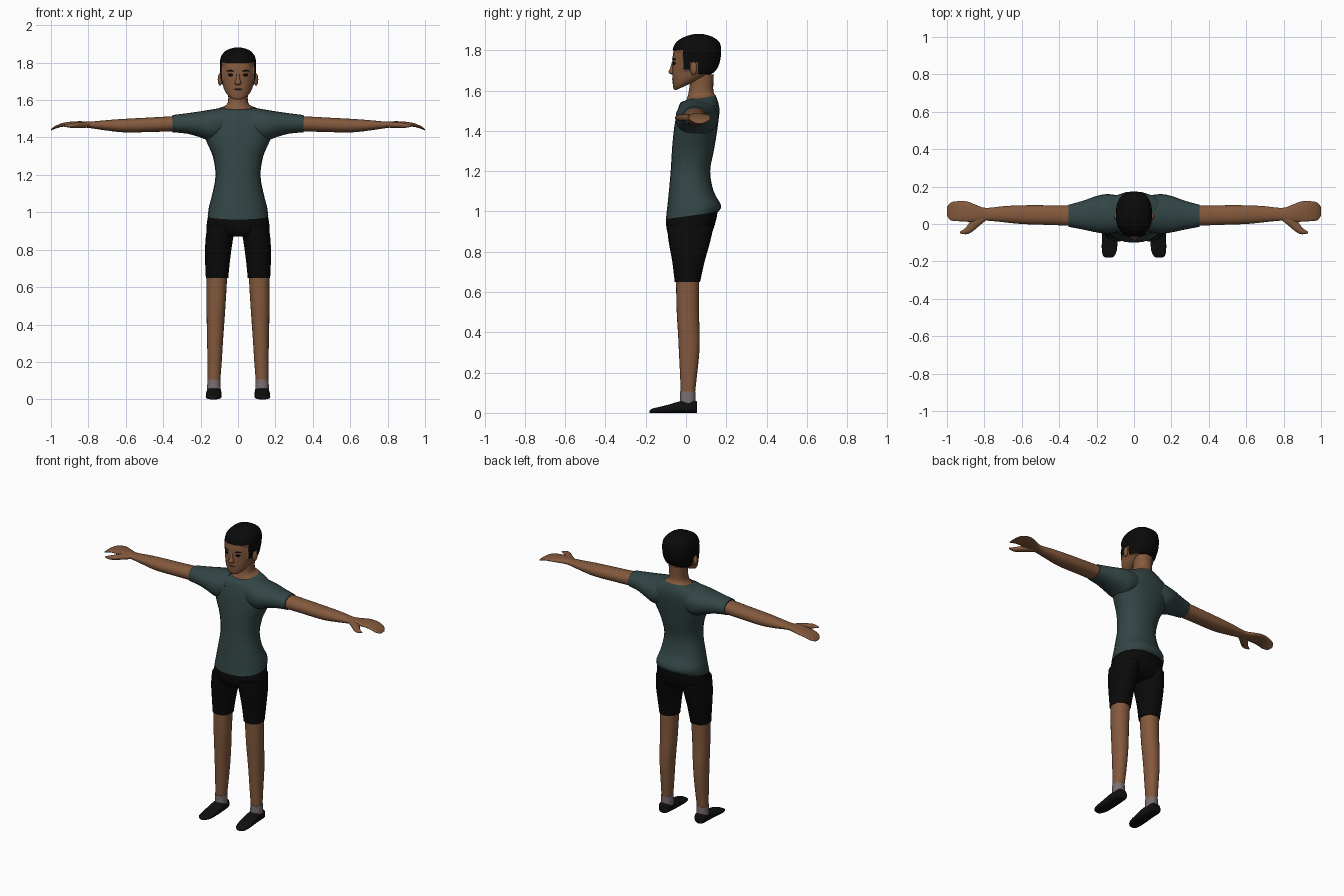
import bpy
import bmesh
import math
from mathutils import Matrix, Vector

default = bpy.data.objects.get("Cube")
if default:
    bpy.data.objects.remove(default, do_unlink=True)


def material(name, red, green, blue):
    mat = bpy.data.materials.new(name)
    mat.use_nodes = True
    colour = (red, green, blue, 1)
    mat.diffuse_color = colour
    shader = mat.node_tree.nodes["Principled BSDF"]
    shader.inputs["Base Color"].default_value = colour
    shader.inputs["Roughness"].default_value = 0.9
    return mat


skin = material("brown skin", .23, .1, .046)
shirt_teal = material("dark teal cloth", .033, .06, .06)
shorts_black = material("black cloth", .003, .003, .003)
hair_black = material("black hair", .003, .003, .003)
sock_grey = material("grey sock", .2, .16, .16)
shoe_black = material("black shoe", .005, .005, .005)
lip_brown = material("dark lip", .09, .035, .02)


def finish(name, bm, mats, mirror=False):
    """Turn a bmesh into a smooth object, optionally mirrored to the other side."""
    bmesh.ops.recalc_face_normals(bm, faces=bm.faces)
    mesh = bpy.data.meshes.new(name)
    bm.to_mesh(mesh)
    bm.free()
    for mat in mats:
        mesh.materials.append(mat)
    mesh.shade_smooth()
    mesh.set_sharp_from_angle(angle=math.radians(50))
    obj = bpy.data.objects.new(name, mesh)
    bpy.context.collection.objects.link(obj)
    if mirror:
        mod = obj.modifiers.new("mirror", "MIRROR")
        mod.use_mirror_merge = False
    return obj


def blend(rows, steps):
    """Smoothly interpolate between neighbouring cross-sections."""
    result = []
    last = len(rows) - 1
    for i in range(last):
        a, b, c, d = (rows[min(max(i + k, 0), last)] for k in (-1, 0, 1, 2))
        for s in range(steps):
            t = s / steps
            result.append([q + t / 2 * (r - p + t * (2 * p - 5 * q + 4 * r - w
                           + t * (3 * (q - r) + w - p)))
                           for p, q, r, w in zip(a, b, c, d)])
    result.append(rows[last])
    return result


def place(axis, along, first, second):
    if axis == "X":
        return Vector((along, first, second))
    if axis == "Y":
        return Vector((first, along, second))
    return Vector((first, second, along))


def loft(axis, sections, power=2.2, sides=24, steps=3):
    """Skin sections of (position, min a, max a, min b, max b, tilt) along an axis."""
    bm = bmesh.new()
    rings = []
    rows = [list(s) + [0] * (6 - len(s)) for s in sections]
    for along, a0, a1, b0, b1, tilt in blend(rows, steps):
        ring = []
        for k in range(sides):
            angle = math.tau * k / sides
            u, v = (math.copysign(abs(f) ** (2 / power), f)
                    for f in (math.cos(angle), math.sin(angle)))
            point = place(axis, along + tilt * v,
                          (a0 + a1) / 2 + u * (a1 - a0) / 2,
                          (b0 + b1) / 2 + v * (b1 - b0) / 2)
            ring.append(bm.verts.new(point))
        rings.append(ring)
    for low, high in zip(rings, rings[1:]):
        for k in range(sides):
            n = (k + 1) % sides
            bm.faces.new((low[k], low[n], high[n], high[k]))
    bm.faces.new(rings[0])
    bm.faces.new(rings[-1])
    return bm


def centred(rows):
    """Expand a half width into a symmetric pair of side limits."""
    return [(row[0], -row[1], *row[1:]) for row in rows]


def blob(name, centre, size, mat, turn=0, mirror=True):
    """A flattened ball, turned about the vertical axis."""
    bm = bmesh.new()
    matrix = (Matrix.Translation(centre) @ Matrix.Rotation(math.radians(turn), 4, "Z")
              @ Matrix.Diagonal((*size, 1)))
    bmesh.ops.create_uvsphere(bm, u_segments=16, v_segments=10, radius=1, matrix=matrix)
    return finish(name, bm, [mat], mirror)


# Shirt: body and sleeves
finish("shirt_body", loft("Z", centred([
    (.98, .162, -.1, .16, .018), (1.03, .155, -.092, .174), (1.1, .137, -.085, .137),
    (1.2, .12, -.076, .12), (1.3, .135, -.07, .138), (1.37, .165, -.064, .15),
    (1.44, .19, -.055, .16), (1.5, .19, -.042, .166), (1.54, .15, -.027, .16),
    (1.562, .08, 0, .148, .012)])), [shirt_teal])
finish("sleeves", loft("X", [
    (.07, -.04, .15, 1.4, 1.562), (.14, -.052, .16, 1.38, 1.55),
    (.2, -.045, .15, 1.4, 1.54), (.27, -.03, .125, 1.42, 1.53),
    (.35, -.015, .103, 1.428, 1.52)]), [shirt_teal], True)

# Shorts: hips and two legs
finish("shorts_hips", loft("Z", centred([
    (.87, .12, -.07, .1), (.9, .167, -.093, .132), (.98, .16, -.099, .157, .018),
    (1.02, .145, -.08, .14)])), [shorts_black])
finish("shorts_legs", loft("Z", [
    (.65, .052, .172, -.056, .07), (.75, .042, .176, -.068, .092),
    (.85, .028, .174, -.086, .12), (.93, .015, .163, -.095, .138)]), [shorts_black], True)

# Legs, socks and shoes
finish("legs", loft("Z", [
    (.1, .095, .162, -.026, .045), (.2, .087, .163, -.03, .056),
    (.3, .081, .165, -.035, .066), (.4, .074, .167, -.04, .068),
    (.5, .067, .168, -.046, .064), (.67, .057, .168, -.05, .065)]), [skin], True)
finish("socks", loft("Z", [
    (.04, .092, .165, -.03, .047), (.105, .093, .164, -.029, .047)]), [sock_grey], True)
finish("shoes", loft("Y", [
    (-.18, .12, .15, 0, .012), (-.17, .105, .165, 0, .02), (-.14, .092, .172, 0, .028),
    (-.09, .088, .172, 0, .04), (-.04, .087, .17, 0, .055), (0, .09, .168, 0, .062),
    (.045, .095, .165, 0, .06), (.055, .105, .155, 0, .055)], power=3), [shoe_black], True)

# Arms with mitten hands and thumbs
finish("arms_and_hands", loft("X", [
    (.33, -.01, .098, 1.433, 1.515), (.45, -.005, .1, 1.43, 1.508),
    (.6, 0, .1, 1.427, 1.5), (.7, .01, .095, 1.437, 1.493),
    (.79, .018, .086, 1.45, 1.485), (.84, .01, .1, 1.455, 1.487),
    (.89, .012, .12, 1.46, 1.485), (.94, .015, .122, 1.457, 1.477),
    (.98, .02, .115, 1.446, 1.46), (1, .045, .09, 1.437, 1.443)]), [skin], True)
finish("thumbs", loft("X", [
    (.79, .02, .06, 1.455, 1.48), (.83, -.012, .05, 1.45, 1.483),
    (.87, -.045, .02, 1.45, 1.48), (.9, -.055, -.02, 1.452, 1.475),
    (.93, -.05, -.04, 1.458, 1.466)], sides=14), [skin], True)

# Neck, meeting the collar
finish("neck", loft("Z", centred([
    (1.562, .08, 0, .148, .012), (1.58, .058, .01, .14, .004),
    (1.61, .052, .016, .135), (1.68, .055, .025, .138)])), [skin])

# Head, cut along the hairline, with the hair raised a little
head = loft("Z", centred([
    (1.62, .03, -.05, .03, .018), (1.635, .055, -.061, .08, .028),
    (1.66, .074, -.066, .12, .025), (1.69, .084, -.068, .142, .012),
    (1.73, .089, -.068, .158), (1.77, .091, -.066, .167), (1.81, .09, -.058, .168),
    (1.84, .08, -.04, .158), (1.863, .055, 0, .125), (1.874, .02, .04, .085)]), power=2.4)
for axis, height in (("Z", 1.8), ("Z", 1.74), ("Z", 1.705), ("Z", 1.685),
                     ("Y", -.012), ("Y", .02), ("Y", .06)):
    bmesh.ops.bisect_plane(head, geom=head.verts[:] + head.edges[:] + head.faces[:],
                           plane_co=place(axis, height, 0, 0),
                           plane_no=place(axis, 1, 0, 0))


def is_hair(point):
    if point.y < -.012:
        hairline = 1.8
    elif point.y < .02:
        hairline = 1.705
    else:
        hairline = 1.74 if point.y < .06 else 1.685
    return point.z > hairline


bmesh.ops.recalc_face_normals(head, faces=head.faces)
head.normal_update()
raised = set()
for face in head.faces:
    if is_hair(face.calc_center_median()):
        face.material_index = 1
        raised.update(face.verts)
for vert, normal in [(v, v.normal.copy()) for v in raised]:
    vert.co += normal * .006
finish("head_and_hair", head, [skin, hair_black])

# Face details
finish("nose", loft("Z", centred([
    (1.68, .01, -.072, -.05), (1.69, .018, -.087, -.05), (1.71, .012, -.079, -.05),
    (1.745, .008, -.069, -.05)]), sides=12), [skin])
blob("ears", (.096, .038, 1.71), (.012, .018, .033), skin, -15)
blob("eyes", (.041, -.06, 1.735), (.015, .004, .008), hair_black, 25)
blob("eyebrows", (.042, -.06, 1.756), (.022, .004, .004), hair_black, 25)
blob("mouth", (0, -.065, 1.658), (.023, .004, .004), lip_brown, mirror=False)
